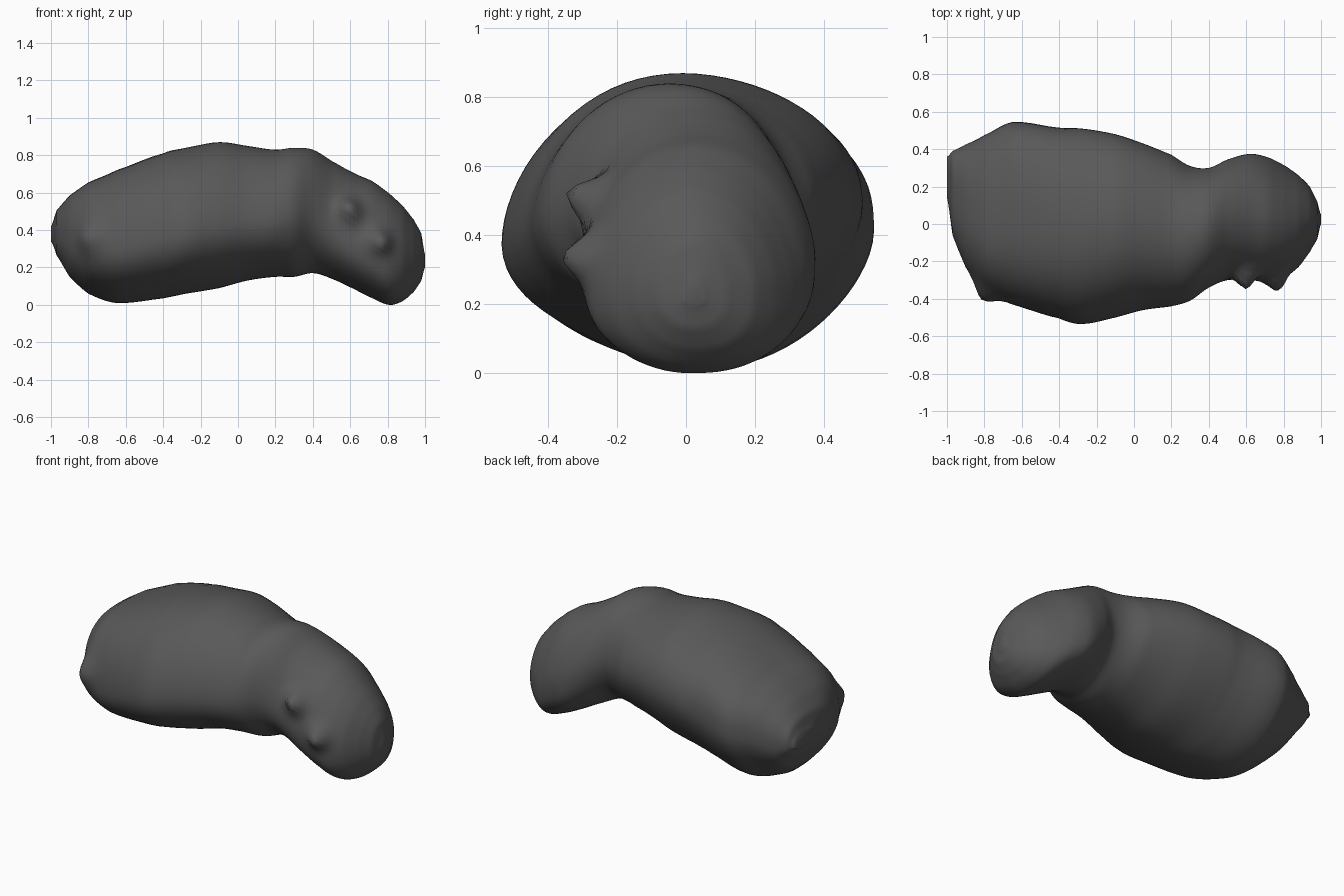
import bpy, bmesh, math
from mathutils import Vector

if "Cube" in bpy.data.objects:
    bpy.data.objects.remove(bpy.data.objects["Cube"])

# One dark stone colour
stone = bpy.data.materials.new("dark_grey_stone")
stone.diffuse_color = (0.1, 0.1, 0.1, 1)
stone.use_nodes = True
stone.node_tree.nodes["Principled BSDF"].inputs["Base Color"].default_value = stone.diffuse_color

# Sections along the length: x, y min, y max, z min, z max
SECTIONS = [
    (-1.00, 0.14, 0.36, 0.34, 0.42),
    (-0.97, -0.06, 0.39, 0.265, 0.505),
    (-0.90, -0.23, 0.425, 0.15, 0.585),
    (-0.80, -0.36, 0.475, 0.06, 0.655),
    (-0.65, -0.43, 0.545, 0.01, 0.72),
    (-0.40, -0.505, 0.515, 0.035, 0.81),
    (-0.28, -0.535, 0.51, 0.06, 0.84),
    (-0.10, -0.50, 0.48, 0.09, 0.87),
    (0.05, -0.46, 0.43, 0.13, 0.85),
    (0.20, -0.44, 0.37, 0.15, 0.83),
    (0.30, -0.41, 0.31, 0.15, 0.84),
    (0.40, -0.34, 0.30, 0.17, 0.83),
    (0.50, -0.30, 0.345, 0.14, 0.77),
    (0.62, -0.30, 0.375, 0.085, 0.705),
    (0.72, -0.30, 0.355, 0.035, 0.66),
    (0.81, -0.28, 0.31, 0.00, 0.595),
    (0.88, -0.23, 0.26, 0.02, 0.53),
    (0.94, -0.15, 0.20, 0.07, 0.455),
    (0.98, -0.08, 0.12, 0.13, 0.38),
    (1.00, 0.00, 0.05, 0.20, 0.27),
]

# Small knobs: centre, outward push, amount, radius
KNOBS = [
    ((-0.80, -0.36, 0.36), (-0.3, -1, 0), 0.05, 0.08),
    ((0.76, -0.29, 0.34), (0.2, -1, 0), 0.075, 0.06),
    ((0.60, -0.26, 0.50), (0.0, -1, 0.3), 0.09, 0.06),
]


def spline(a, b, c, d, t):
    """Catmull-Rom value between b and c."""
    return 0.5 * (2 * b + (c - a) * t + (2 * a - 5 * b + 4 * c - d) * t * t
                  + (3 * b - a - 3 * c + d) * t ** 3)


def ramp(x, a, b):
    """Smooth 0 to 1 between a and b."""
    t = min(1, max(0, (x - a) / (b - a)))
    return t * t * (3 - 2 * t)


def stations(steps):
    n = len(SECTIONS)
    for i in range(n - 1):
        four = [SECTIONS[min(max(i + k, 0), n - 1)] for k in (-1, 0, 1, 2)]
        for s in range(steps):
            t = s / steps
            row = [spline(*v, t) for v in zip(*four)]
            row[0] = four[1][0] + t * (four[2][0] - four[1][0])
            yield row
    yield SECTIONS[-1]


def roundness(x, c, s):
    """Section squareness: full shoulders at the left end, lean belly, full chin."""
    head = ramp(x, 0.35, 0.65)
    if s > 0:
        return 2.5 - 0.55 * ramp(x, -0.7, -0.15) - 0.1 * head
    return 1.78 + (0.75 if c > 0 else 0.35) * head + 0.4 * (1 - ramp(x, -0.95, -0.75))


# Rock body and drooping head lobe, lofted as one skin
SIDES = 72
bm = bmesh.new()
rings = []
for x, y0, y1, z0, z1 in stations(5):
    ring = []
    tilt = 0.12 * (1 - ramp(x, 0.0, 0.5)) * ramp(x, -1, -0.75)
    drop = 0.015 + 0.045 * ramp(x, 0.3, 0.6) * (1 - ramp(x, 0.75, 0.95))
    for k in range(SIDES):
        a = 2 * math.pi * k / SIDES
        c, s = math.cos(a), math.sin(a)
        power = roundness(x, c, s)
        r = (abs(c) ** power + abs(s) ** power) ** (-1 / power)
        c, s = c * r, s * r
        y = (y1 - y0) / 2 * c
        side = max(0, 1 - s * s)
        p = Vector((x, (y0 + y1) / 2 + y,
                    (z0 + z1) / 2 + (z1 - z0) / 2 * s + (tilt * y - drop * c * c) * side))
        for centre, push, amount, radius in KNOBS:
            d = (p - Vector(centre)).length / radius
            p += Vector(push).normalized() * amount * math.exp(-d * d)
        p.z = max(p.z, 0)
        ring.append(bm.verts.new(p))
    rings.append(ring)
for r, q in zip(rings, rings[1:]):
    for k in range(SIDES):
        j = (k + 1) % SIDES
        bm.faces.new((r[k], r[j], q[j], q[k]))
bm.faces.new(rings[0])
bm.faces.new(rings[-1])
bmesh.ops.recalc_face_normals(bm, faces=bm.faces)
for f in bm.faces:
    f.smooth = True

mesh = bpy.data.meshes.new("rock")
bm.to_mesh(mesh)
bm.free()
mesh.materials.append(stone)
rock = bpy.data.objects.new("rock", mesh)
bpy.context.collection.objects.link(rock)
